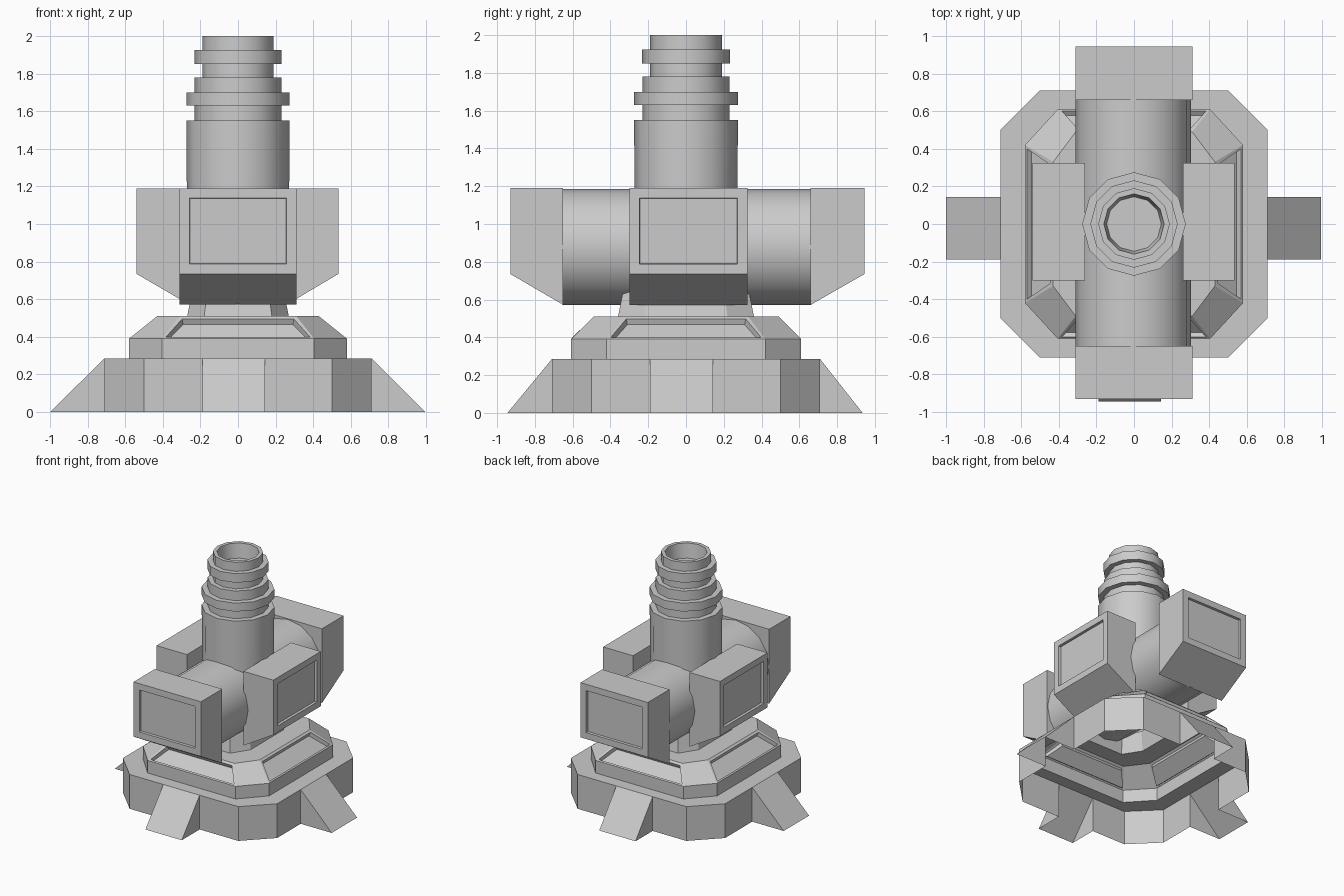
import bpy, bmesh, math
from mathutils import Matrix, Vector

if "Cube" in bpy.data.objects:
    bpy.data.objects.remove(bpy.data.objects["Cube"])


def finish(name, bm, smooth=None, recalc=True):
    if recalc:
        bmesh.ops.recalc_face_normals(bm, faces=bm.faces)
    me = bpy.data.meshes.new(name)
    bm.to_mesh(me)
    bm.free()
    ob = bpy.data.objects.new(name, me)
    bpy.context.collection.objects.link(ob)
    if smooth:
        bpy.ops.object.select_all(action='DESELECT')
        ob.select_set(True)
        bpy.context.view_layer.objects.active = ob
        bpy.ops.object.shade_smooth_by_angle(angle=math.radians(smooth))
    return ob


def octagon(x, y, cx, cy, z):
    return [(cx, -y, z), (x, -cy, z), (x, cy, z), (cx, y, z),
            (-cx, y, z), (-x, cy, z), (-x, -cy, z), (-cx, -y, z)]


def loft(bm, loops):
    rings = [[bm.verts.new(p) for p in loop] for loop in loops]
    faces = []
    for a, b in zip(rings, rings[1:]):
        n = len(a)
        faces.append([bm.faces.new((a[i], a[(i + 1) % n], b[(i + 1) % n], b[i]))
                      for i in range(n)])
    return rings, faces


# Base skirt: thin walls, with an open wedge foot in the middle of each long side
TOP = 0.285
bm = bmesh.new()
corners = [Vector(p) for p in octagon(0.71, 0.71, 0.50, 0.50, 0)]
up = Vector((0, 0, TOP))


def face(*pts):
    bm.faces.new([bm.verts.new(p) for p in pts])


feet = {1: (Vector((1, 0, 0)), 0.285), 3: (Vector((0, 1, 0)), 0.225),
        5: (Vector((-1, 0, 0)), 0.29), 7: (Vector((0, -1, 0)), 0.235)}
for i in range(8):
    a, b = corners[i], corners[(i + 1) % 8]
    if i not in feet:
        face(a, b, b + up, a + up)
        continue
    out, reach = feet[i]
    along = (b - a).normalized()
    mid = (a + b) / 2
    shift = along * (-0.023 if i in (1, 7) else 0.023)
    p, q = mid + shift - along * 0.167, mid + shift + along * 0.167
    po, qo = p + out * reach, q + out * reach
    face(a, p, p + up, a + up)
    face(q, b, b + up, q + up)
    face(po, qo, q + up, p + up)
    face(p, po, p + up)
    face(qo, q, q + up)
bmesh.ops.remove_doubles(bm, verts=bm.verts, dist=0.0005)
finish("base_skirt", bm, recalc=False)

# Stepped base shell, open underneath, with recessed panels on the four slopes
bm = bmesh.new()
rings, faces = loft(bm, [
    octagon(0.71, 0.71, 0.50, 0.50, TOP),
    octagon(0.58, 0.61, 0.405, 0.42, TOP),
    octagon(0.58, 0.61, 0.405, 0.42, 0.39),
    octagon(0.43, 0.49, 0.31, 0.33, 0.51),
    octagon(0.27, 0.36, 0.18, 0.22, 0.51),
    octagon(0.24, 0.33, 0.16, 0.20, 0.66)])
bm.normal_update()
panels = faces[2][1::2]
bmesh.ops.inset_individual(bm, faces=panels, thickness=0.025)
bmesh.ops.inset_individual(bm, faces=panels, thickness=0.012, depth=-0.03)
finish("stepped_base", bm, recalc=False)

# Horizontal drum
bm = bmesh.new()
bmesh.ops.create_cone(bm, cap_ends=True, segments=16, radius1=0.307, radius2=0.307,
                      depth=1.32, matrix=Matrix.Translation((-0.003, 0.005, 0.878))
                      @ Matrix.Rotation(math.pi / 2, 4, 'X'))
finish("horizontal_drum", bm, 40)

# Vertical barrel with collars and a hollow mouth
profile = [(0.27, 0.9), (0.275, 1.55), (0.23, 1.55), (0.23, 1.63), (0.275, 1.63),
           (0.275, 1.70), (0.23, 1.70), (0.23, 1.78), (0.19, 1.78), (0.19, 1.85),
           (0.232, 1.85), (0.232, 1.925), (0.19, 1.925), (0.19, 2.0), (0.16, 2.0),
           (0.145, 1.88)]
N = 12
bm = bmesh.new()
rings, faces = loft(bm, [[(r * math.cos(2 * math.pi * k / N),
                           r * math.sin(2 * math.pi * k / N), z) for k in range(N)]
                         for r, z in profile])
bm.faces.new(rings[-1])
finish("barrel", bm, 40, recalc=False)


# Blocks with a slanted underside and a recessed outer panel
def block(name, angle, inner, outer, w0, w1):
    bm = bmesh.new()
    prof = [(inner, 0.572), (outer, 0.735), (outer, 1.19), (inner, 1.19)]
    rings, faces = loft(bm, [[(d, w, z) for d, z in prof] for w in (w0, w1)])
    bm.faces.new(rings[0])
    bm.faces.new(rings[1])
    bmesh.ops.recalc_face_normals(bm, faces=bm.faces)
    panel = [faces[0][1]]
    bmesh.ops.inset_individual(bm, faces=panel, thickness=0.075)
    bmesh.ops.inset_individual(bm, faces=panel, thickness=0.003, depth=-0.02)
    bm.transform(Matrix.Rotation(math.radians(angle), 4, 'Z'))
    finish(name, bm)


block("front_block", -90, 0.65, 0.93, -0.31, 0.31)
block("back_block", 90, 0.66, 0.945, -0.31, 0.31)
block("right_block", 0, 0.26, 0.535, -0.30, 0.325)
block("left_block", 180, 0.26, 0.54, -0.325, 0.30)
